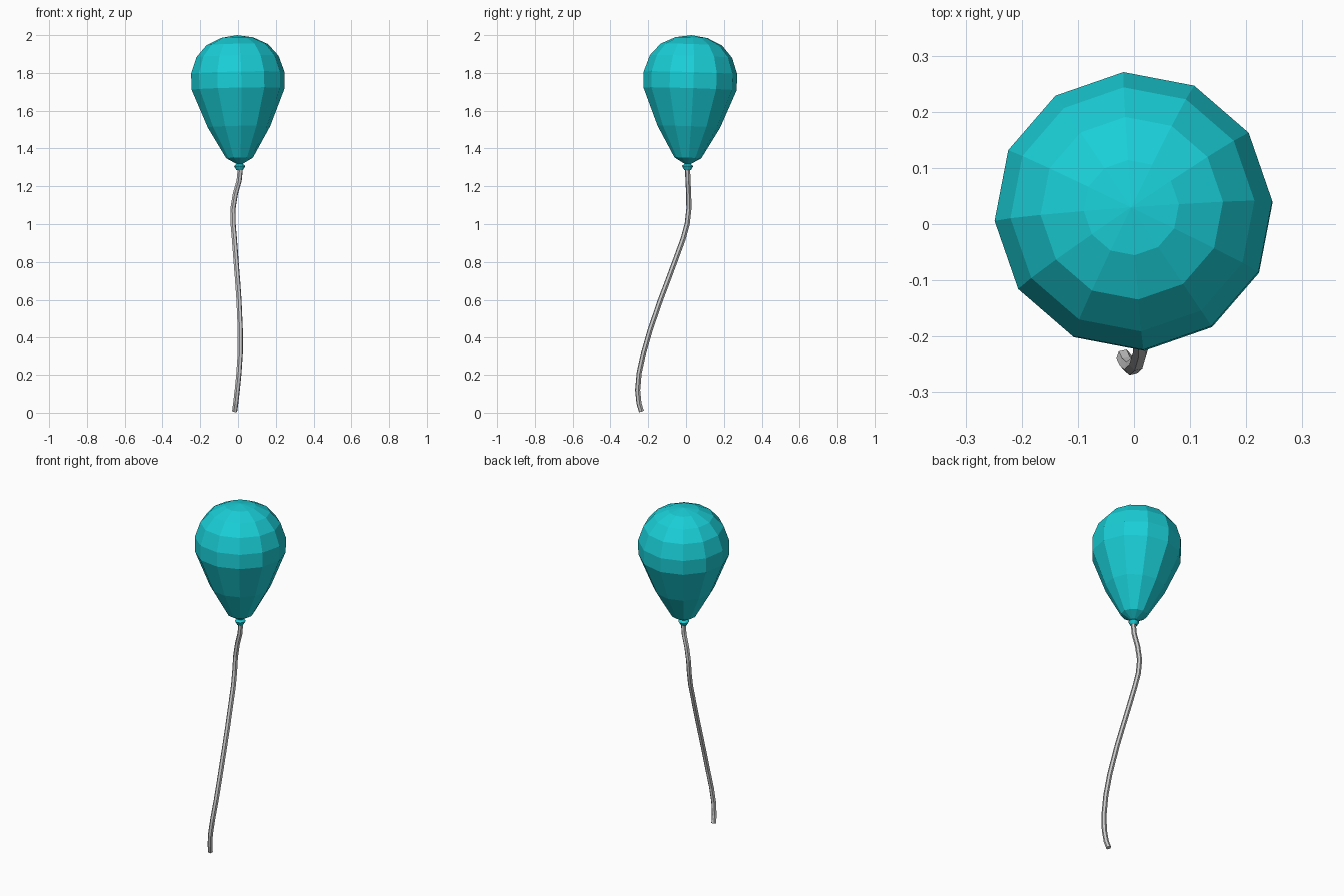
import bpy, bmesh
from math import cos, sin, pi, radians
from mathutils import Vector

if "Cube" in bpy.data.objects:
    bpy.data.objects.remove(bpy.data.objects["Cube"])

teal = bpy.data.materials.new("teal_rubber")
teal.diffuse_color = (0.01, 0.62, 0.68, 1)
teal.use_nodes = True
teal.node_tree.nodes["Principled BSDF"].inputs["Base Color"].default_value = teal.diffuse_color

SIDES = 12
TILT = Vector((-0.02, 0.031, 1)).to_track_quat('Z', 'Y').to_matrix()
CENTRE = Vector((0, 0.022, 1.75))


def lathe(name, profile, turn=radians(1.3)):
    """Spin (radius, z) points around the slightly tilted balloon axis."""
    bm = bmesh.new()
    rings = []
    for r, z in profile:
        n = 1 if r == 0 else SIDES
        ring = []
        for i in range(n):
            a = 2 * pi * i / SIDES
            p = Vector((r * cos(a), r * sin(a), z - CENTRE.z))
            ring.append(p)
        rings.append([bm.verts.new(p) for p in ring])
    for lo, hi in zip(rings, rings[1:]):
        for i in range(SIDES):
            j = (i + 1) % SIDES
            if len(lo) == 1:
                bm.faces.new((lo[0], hi[j], hi[i]))
            elif len(hi) == 1:
                bm.faces.new((lo[i], lo[j], hi[0]))
            else:
                bm.faces.new((lo[i], lo[j], hi[j], hi[i]))
    for v in bm.verts:
        x, y, z = v.co
        spun = Vector((x * cos(turn) - y * sin(turn), x * sin(turn) + y * cos(turn), z))
        v.co = TILT @ spun + CENTRE
    bmesh.ops.recalc_face_normals(bm, faces=bm.faces)
    me = bpy.data.meshes.new(name)
    bm.to_mesh(me)
    bm.free()
    me.materials.append(teal)
    ob = bpy.data.objects.new(name, me)
    bpy.context.collection.objects.link(ob)
    return ob


# Balloon body with its tied, flared mouth
lathe("balloon", [
    (0, 1.288), (0.018, 1.286), (0.03, 1.307), (0.016, 1.318),
    (0.071, 1.35), (0.166, 1.515), (0.247, 1.715), (0.248, 1.80),
    (0.218, 1.887), (0.163, 1.95), (0.085, 1.987), (0, 2.0)])

# Hanging string
path = [
    (0.013, 0.008, 1.30), (0.006, 0.010, 1.23), (-0.014, 0.014, 1.16),
    (-0.027, 0.015, 1.08), (-0.026, 0.006, 1.0), (-0.019, -0.016, 0.92),
    (-0.010, -0.060, 0.80), (-0.002, -0.097, 0.70), (0.005, -0.135, 0.60),
    (0.012, -0.190, 0.44), (0.012, -0.224, 0.32), (0.005, -0.248, 0.21),
    (-0.004, -0.256, 0.12), (-0.012, -0.249, 0.05), (-0.018, -0.236, 0.007)]
cu = bpy.data.curves.new("string", 'CURVE')
cu.dimensions = '3D'
cu.bevel_depth = 0.014
cu.bevel_resolution = 1
cu.use_fill_caps = True
sp = cu.splines.new('POLY')
sp.points.add(len(path) - 1)
for p, co in zip(sp.points, path):
    p.co = (*co, 1)
sp.use_smooth = False
string = bpy.data.objects.new("string", cu)
bpy.context.collection.objects.link(string)
bpy.context.view_layer.objects.active = string
string.select_set(True)
bpy.ops.object.convert(target='MESH')
